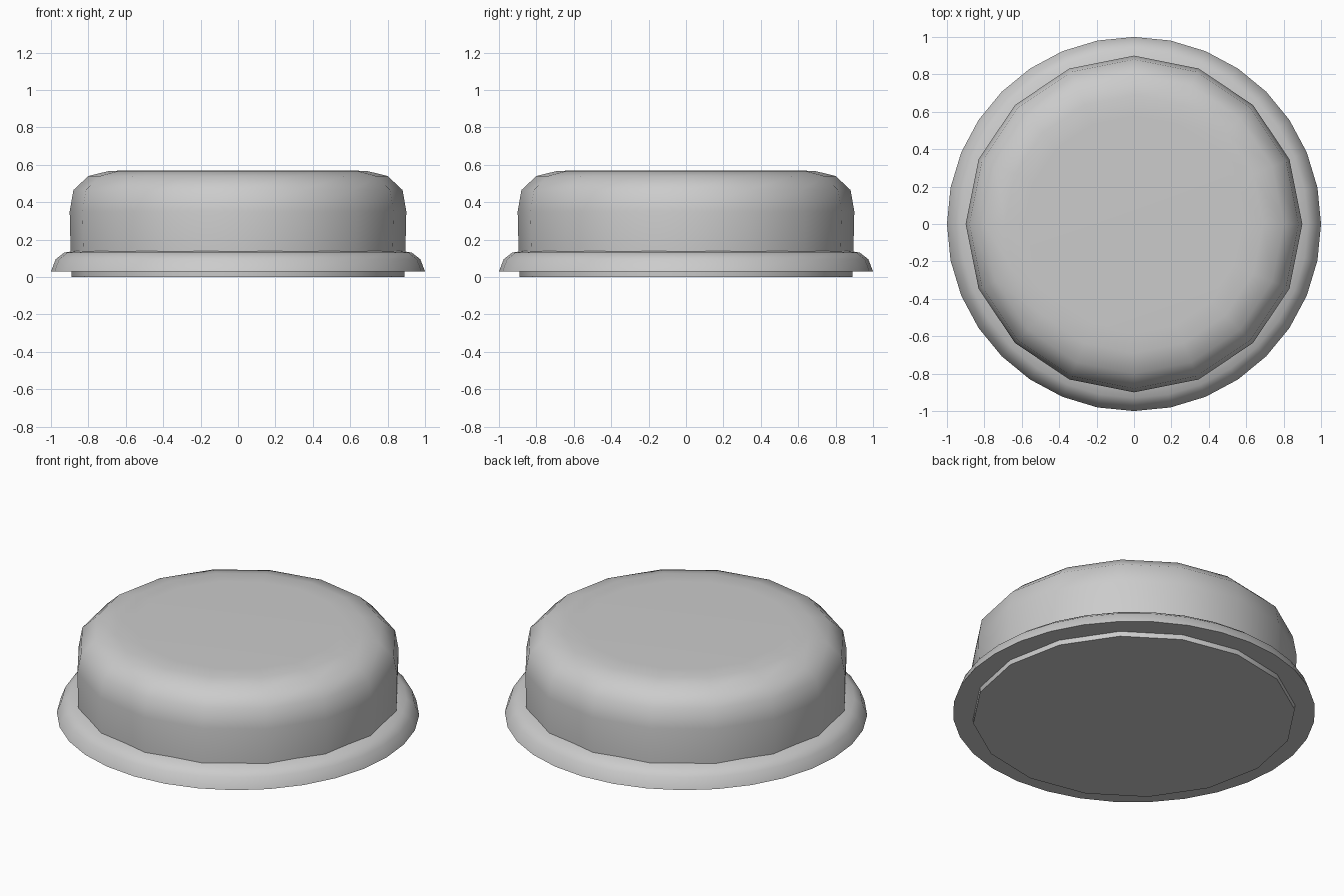
import bpy, bmesh, math

if "Cube" in bpy.data.objects:
    bpy.data.objects.remove(bpy.data.objects["Cube"])


def lathe(name, profile, sides, closed=False):
    """Revolve an (r, z) profile; cap both ends, or close it into a ring."""
    bm = bmesh.new()
    rings = []
    for r, z in profile:
        rings.append([bm.verts.new((r * math.cos(2 * math.pi * i / sides),
                                    r * math.sin(2 * math.pi * i / sides), z))
                      for i in range(sides)])
    pairs = list(zip(rings, rings[1:]))
    if closed:
        pairs.append((rings[-1], rings[0]))
    for a, b in pairs:
        for i in range(sides):
            j = (i + 1) % sides
            bm.faces.new((a[i], a[j], b[j], b[i]))
    if not closed:
        bm.faces.new(rings[0][::-1])
        bm.faces.new(rings[-1])
    bmesh.ops.recalc_face_normals(bm, faces=bm.faces)
    mesh = bpy.data.meshes.new(name)
    bm.to_mesh(mesh)
    bm.free()
    ob = bpy.data.objects.new(name, mesh)
    bpy.context.collection.objects.link(ob)
    bpy.ops.object.select_all(action='DESELECT')
    ob.select_set(True)
    bpy.context.view_layer.objects.active = ob
    bpy.ops.object.shade_smooth_by_angle(angle=math.radians(50))
    return ob


# Sixteen-sided cap with a rounded shoulder and flat top
lathe("button_cap", [(0.89, 0), (0.895, 0.14), (0.9, 0.35), (0.88, 0.465),
                     (0.8, 0.54), (0.69, 0.567), (0.58, 0.57)], 16)

# Rounded flange around the base
lathe("base_rim", [(0.86, 0.03), (1.0, 0.03), (0.975, 0.095),
                   (0.93, 0.13), (0.86, 0.142)], 32, closed=True)
